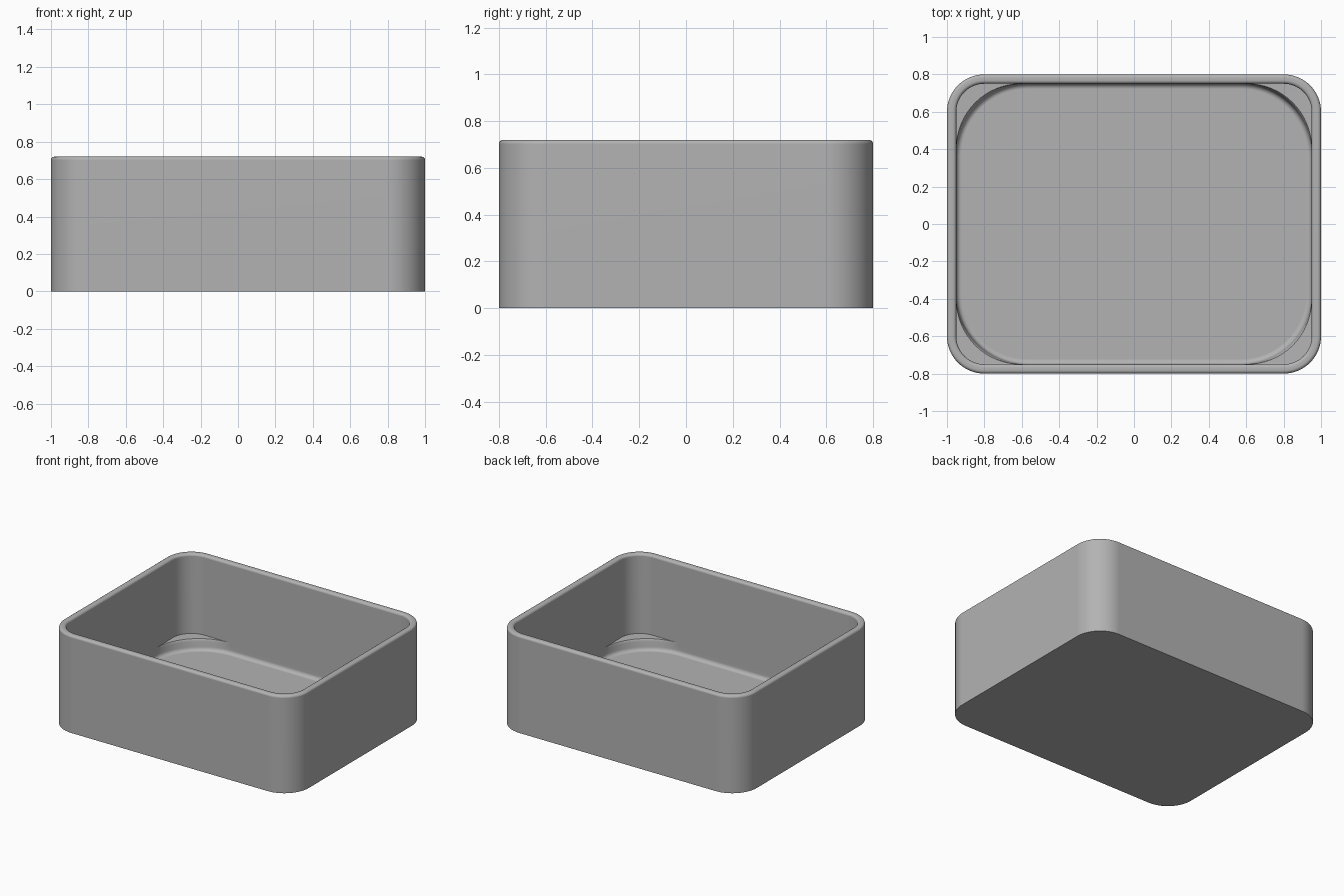
import bpy, bmesh
from math import cos, sin, pi, radians

cube = bpy.data.objects.get("Cube")
if cube:
    bpy.data.objects.remove(cube, do_unlink=True)

HALF_X, HALF_Y, HEIGHT = 1.0, 0.8, 0.72
WALL, FLOOR, LEDGE = 0.05, 0.05, 0.13
SEGMENTS = 16

grey = bpy.data.materials.new("plain grey")
grey.use_nodes = True
grey.diffuse_color = (0.45, 0.45, 0.45, 1)
grey.node_tree.nodes["Principled BSDF"].inputs["Base Color"].default_value = grey.diffuse_color


def ring(bm, inset, radius, z):
    """Rounded rectangle of vertices, inset from the outer size."""
    verts = []
    for i, (sx, sy) in enumerate([(1, 1), (-1, 1), (-1, -1), (1, -1)]):
        cx = sx * (HALF_X - inset - radius)
        cy = sy * (HALF_Y - inset - radius)
        for k in range(SEGMENTS + 1):
            a = (i + k / SEGMENTS) * pi / 2
            verts.append(bm.verts.new((cx + radius * cos(a), cy + radius * sin(a), z)))
    return verts


def rounded_edge(inset, z, size, start):
    """Quarter-round steps over the rim: inset, corner radius, height."""
    steps = []
    for k in range(5):
        a = start - k * pi / 8
        d = inset + size * cos(a)
        steps.append((d, 0.2 - d, z + size * sin(a)))
    return steps


# Outer wall, rounded rim, inner wall
R = 0.018
profile = [(0, 0.2, 0)]
profile += rounded_edge(R, HEIGHT - R, R, pi)
profile += rounded_edge(WALL - R, HEIGHT - R, R, pi / 2)

# Corner ledges, then the larger-radius hollow with a small floor fillet
profile += [(WALL, 0.15, LEDGE + 0.002), (WALL, 0.345, LEDGE),
            (WALL, 0.358, LEDGE - 0.006), (WALL, 0.365, LEDGE - 0.018)]
F = 0.028
for k in range(6):
    a = k * pi / 10
    d = F * (1 - cos(a))
    profile.append((WALL + d, 0.38 - d, FLOOR + F * (1 - sin(a))))

bm = bmesh.new()
rings = [ring(bm, *p) for p in profile]
for low, high in zip(rings, rings[1:]):
    for i in range(len(low)):
        j = (i + 1) % len(low)
        bm.faces.new((low[i], low[j], high[j], high[i]))
bm.faces.new(rings[0][::-1])
bm.faces.new(rings[-1])
bmesh.ops.remove_doubles(bm, verts=bm.verts, dist=0.0002)
bmesh.ops.recalc_face_normals(bm, faces=bm.faces)

mesh = bpy.data.meshes.new("open_box")
bm.to_mesh(mesh)
bm.free()
mesh.materials.append(grey)
box = bpy.data.objects.new("open_box", mesh)
bpy.context.collection.objects.link(box)

# Smooth curves, flat large faces
bpy.context.view_layer.objects.active = box
box.select_set(True)
bpy.ops.object.shade_smooth_by_angle(angle=radians(35))
weighted = box.modifiers.new("even_shading", 'WEIGHTED_NORMAL')
weighted.keep_sharp = True
